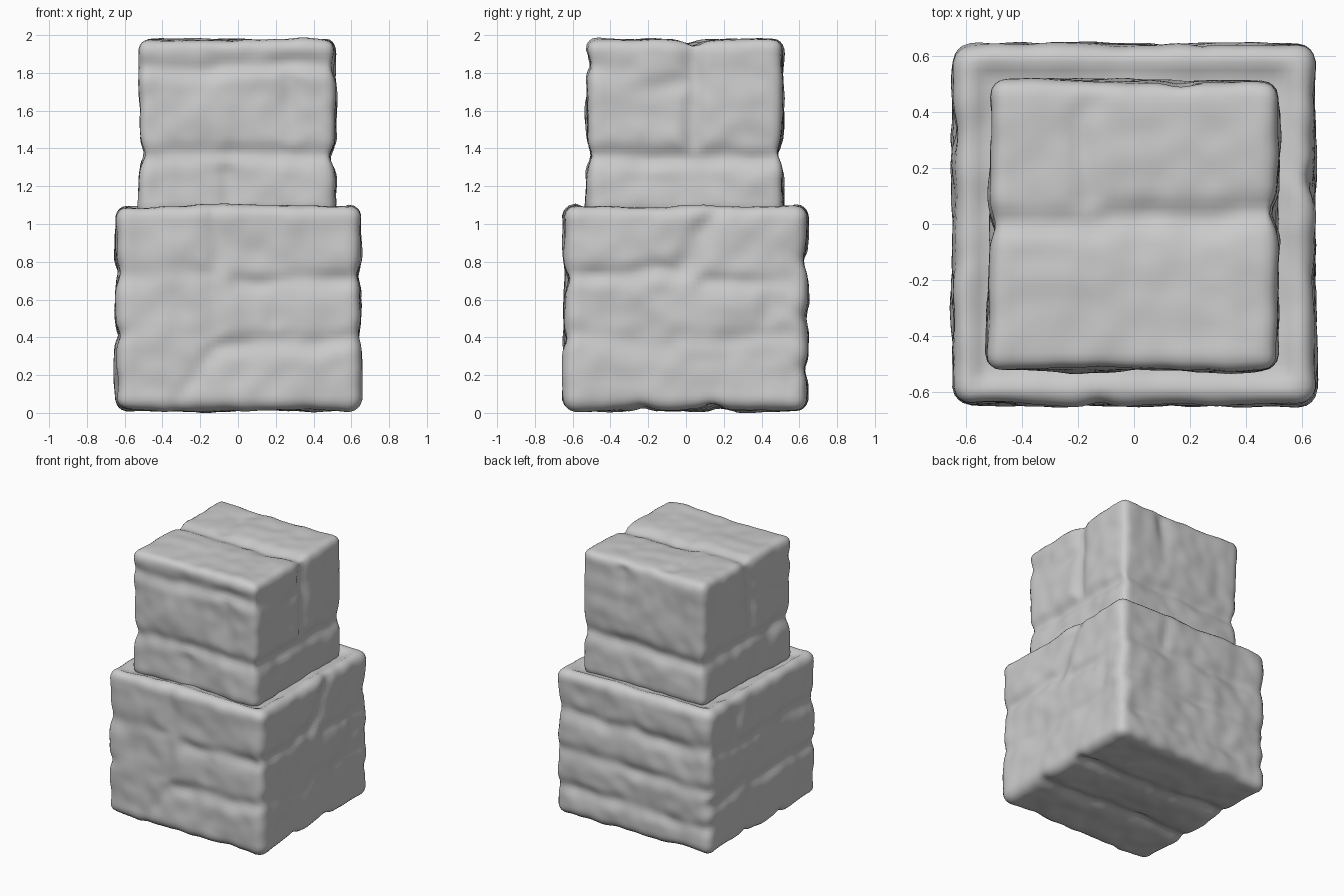
import bpy, bmesh, math
from mathutils import Vector, noise
from mathutils.geometry import intersect_point_line

if "Cube" in bpy.data.objects:
    bpy.data.objects.remove(bpy.data.objects["Cube"])

stone = bpy.data.materials.new("pale grey stone")
stone.diffuse_color = (0.6, 0.6, 0.6, 1)
stone.use_nodes = True
stone.node_tree.nodes["Principled BSDF"].inputs["Base Color"].default_value = stone.diffuse_color


def groove_depth(p, a, b, width):
    """Soft valley that fades with distance from the joint a-b."""
    q, t = intersect_point_line(p, a, b)
    d = (p - a.lerp(b, min(max(t, 0), 1))).length
    return math.exp(-(d / width) ** 2)


def stone_block(name, lo, hi, joints, seed, cuts=44, radius=0.06):
    """Rounded cube with carved mortar joints and a weathered surface."""
    lo, hi = Vector(lo), Vector(hi)
    mid, half = (lo + hi) / 2, (hi - lo) / 2
    # joints: face axis, face sign, then u, v of both ends on that face, depth
    lines = []
    for axis, sign, u0, v0, u1, v1, depth in joints:
        ends = []
        for u, v in ((u0, v0), (u1, v1)):
            pt = [u, v]
            pt.insert(axis, (hi if sign > 0 else lo)[axis])
            ends.append(Vector(pt))
        lines.append((ends[0], ends[1], depth))
    bm = bmesh.new()
    bmesh.ops.create_cube(bm, size=2)
    bmesh.ops.subdivide_edges(bm, edges=bm.edges, cuts=cuts, use_grid_fill=True)
    off = Vector((seed, seed * 1.7, seed * 0.6))
    for v in bm.verts:
        p = Vector([c * h for c, h in zip(v.co, half)])
        core = Vector([max(-h + radius, min(h - radius, c)) for c, h in zip(p, half)])
        out = (p - core).normalized()
        p = mid + core + out * radius
        # wandering, uneven joints
        wob = noise.noise_vector(p * 3.5 + off) * 0.035
        wob -= out * wob.dot(out)
        wear = 0.8 + 0.6 * noise.noise(p * 3 - off)
        cut = wear * max(d * groove_depth(p + wob, a, b, 0.05) for a, b, d in lines)
        bump = noise.noise(p * 3.2 + off) * 0.016 + noise.noise(p * 9 + off) * 0.009
        v.co = p + out * (0.007 - 0.036 * cut + bump)
    me = bpy.data.meshes.new(name)
    bm.to_mesh(me)
    bm.free()
    me.materials.append(stone)
    me.shade_smooth()
    ob = bpy.data.objects.new(name, me)
    bpy.context.collection.objects.link(ob)
    return ob


# joints of the large lower block
lower_joints = [
    (1, -1, -0.32, 0.06, -0.10, 0.36, 0.6), (1, -1, -0.10, 0.36, 0.64, 0.38, 0.7),
    (1, -1, -0.13, 0.42, -0.12, 1.06, 0.4), (1, -1, 0.02, 0.70, 0.64, 0.72, 0.8),
    (1, -1, -0.64, 0.73, -0.14, 0.73, 0.6), (1, -1, 0.20, 0.44, 0.22, 0.68, 0.4),
    (0, 1, -0.64, 0.74, -0.05, 0.74, 0.8), (0, 1, -0.05, 0.74, 0.16, 1.06, 0.8),
    (0, 1, -0.64, 0.40, 0.64, 0.40, 0.6), (0, 1, 0.10, 0.70, 0.64, 0.70, 0.6),
    (0, 1, 0.42, 0.42, 0.44, 0.68, 0.4),
    (1, 1, -0.64, 0.78, 0.64, 0.80, 0.7), (1, 1, -0.64, 0.50, 0.64, 0.52, 0.7),
    (1, 1, -0.64, 0.23, 0.64, 0.23, 0.7), (1, 1, 0.25, 0.82, 0.25, 1.04, 0.6),
    (0, -1, -0.64, 0.74, 0.64, 0.74, 0.6), (0, -1, -0.64, 0.42, 0.64, 0.40, 0.6),
    (0, -1, 0.32, 0.74, 0.32, 1.05, 0.6),
    (2, -1, -0.64, 0.20, 0.64, 0.16, 0.8), (2, -1, -0.64, -0.20, 0.64, -0.24, 0.8),
]

# joints of the smaller upper block
upper_joints = [
    (1, -1, -0.5, 1.37, 0.5, 1.37, 0.7), (1, -1, -0.5, 1.82, 0.5, 1.84, 0.7),
    (1, -1, -0.07, 1.10, -0.05, 1.26, 0.6), (1, -1, 0.27, 1.45, 0.27, 1.78, 0.4),
    (0, 1, -0.5, 1.36, 0.5, 1.35, 0.9), (0, 1, 0.04, 1.38, 0.05, 1.96, 0.7),
    (0, 1, -0.5, 1.84, -0.3, 1.83, 0.7), (0, 1, -0.16, 1.73, 0.04, 1.74, 0.5),
    (1, 1, -0.5, 1.36, 0.5, 1.37, 0.8), (1, 1, 0.15, 1.62, 0.17, 1.88, 0.5),
    (0, -1, -0.5, 1.37, 0.5, 1.37, 0.8), (0, -1, -0.05, 1.40, -0.03, 1.96, 0.7),
    (2, 1, -0.52, -0.02, 0.52, 0.04, 0.9), (2, 1, -0.19, 0.06, -0.19, 0.38, 0.5),
]

lower = stone_block("lower_stone_block", (-0.64, -0.64, 0.022), (0.64, 0.635, 1.09),
                    lower_joints, 3.1)
upper = stone_block("upper_stone_block", (-0.515, -0.515, 1.05), (0.508, 0.505, 1.972),
                    upper_joints, 7.4, cuts=38, radius=0.05)

# shallow worn bed on the ledge around the upper block
for v in lower.data.vertices:
    if v.co.z > 1.0:
        edge = 0.64 - max(abs(v.co.x), abs(v.co.y))
        v.co.z -= 0.025 * min(max((edge - 0.05) / 0.06, 0), 1)

# slight lean of the upper left side
for v in upper.data.vertices:
    if v.co.x < 0:
        v.co.x += 0.02 * (v.co.y + 0.3) * (-v.co.x / 0.5)
